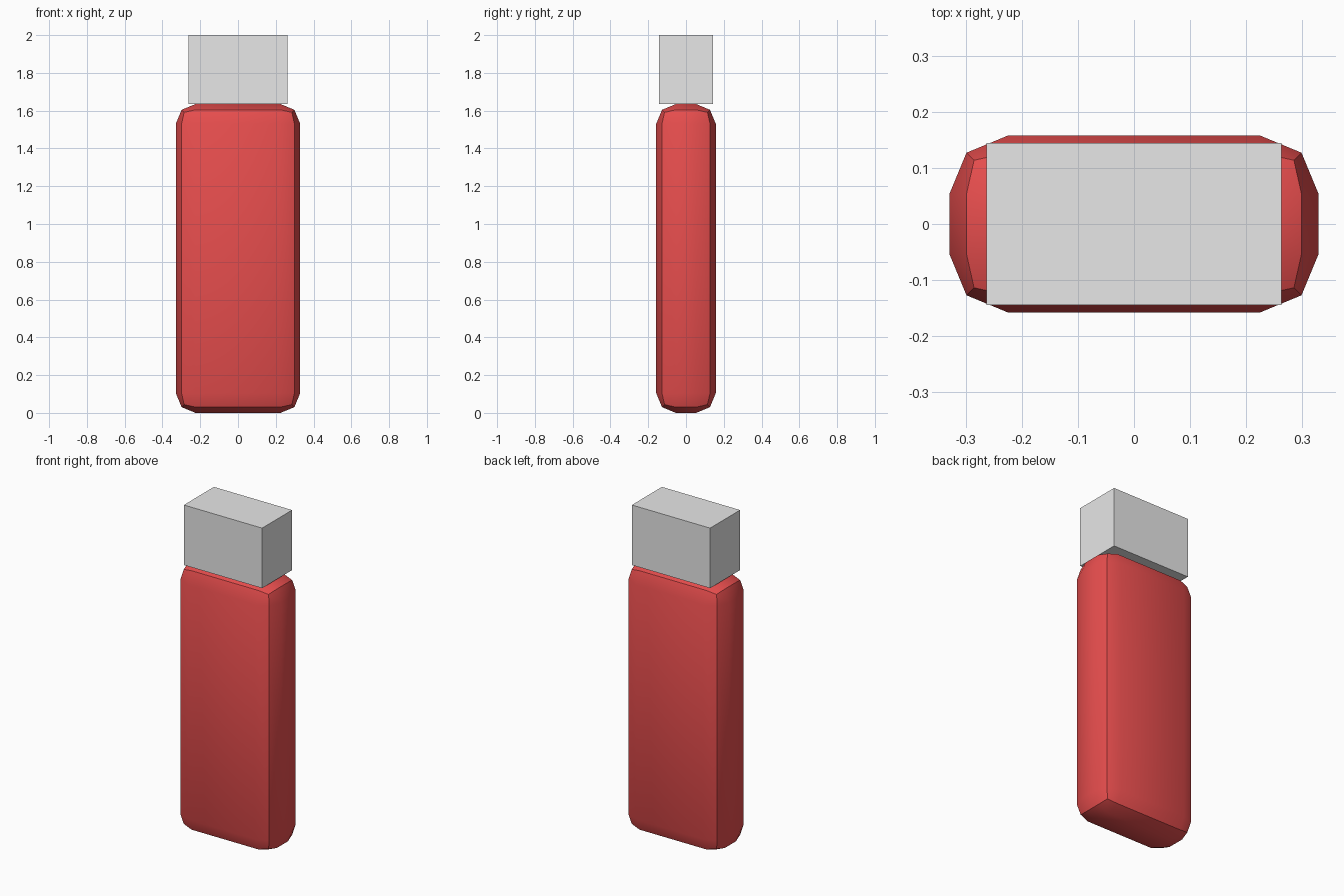
import bpy
import math

default = bpy.data.objects.get("Cube")
if default:
    bpy.data.objects.remove(default, do_unlink=True)


def make_material(name, color):
    mat = bpy.data.materials.new(name)
    mat.use_nodes = True
    mat.diffuse_color = color
    mat.node_tree.nodes["Principled BSDF"].inputs["Base Color"].default_value = color
    return mat


def make_box(name, size, bottom, mat):
    bpy.ops.mesh.primitive_cube_add(size=1, location=(0, 0, bottom + size[2] / 2))
    obj = bpy.context.object
    obj.name = name
    obj.scale = size
    bpy.ops.object.transform_apply(location=False, rotation=False, scale=True)
    obj.data.materials.append(mat)
    return obj


red = make_material("red plastic", (0.8, 0.075, 0.075, 1))
grey = make_material("light grey metal", (0.8, 0.8, 0.8, 1))

BODY_HEIGHT = 1.635

# Rounded body: two-step bevel, softly shaded with a crisp line along each edge
body = make_box("body", (0.658, 0.315, BODY_HEIGHT), 0, red)
bevel = body.modifiers.new("rounded_edges", "BEVEL")
bevel.width = 0.104
bevel.segments = 2
bevel.limit_method = "NONE"
bpy.ops.object.modifier_apply(modifier=bevel.name)
bpy.ops.object.shade_smooth_by_angle(angle=math.radians(30))

# Plain square-edged connector on top
make_box("connector", (0.526, 0.288, 2 - BODY_HEIGHT), BODY_HEIGHT, grey)
